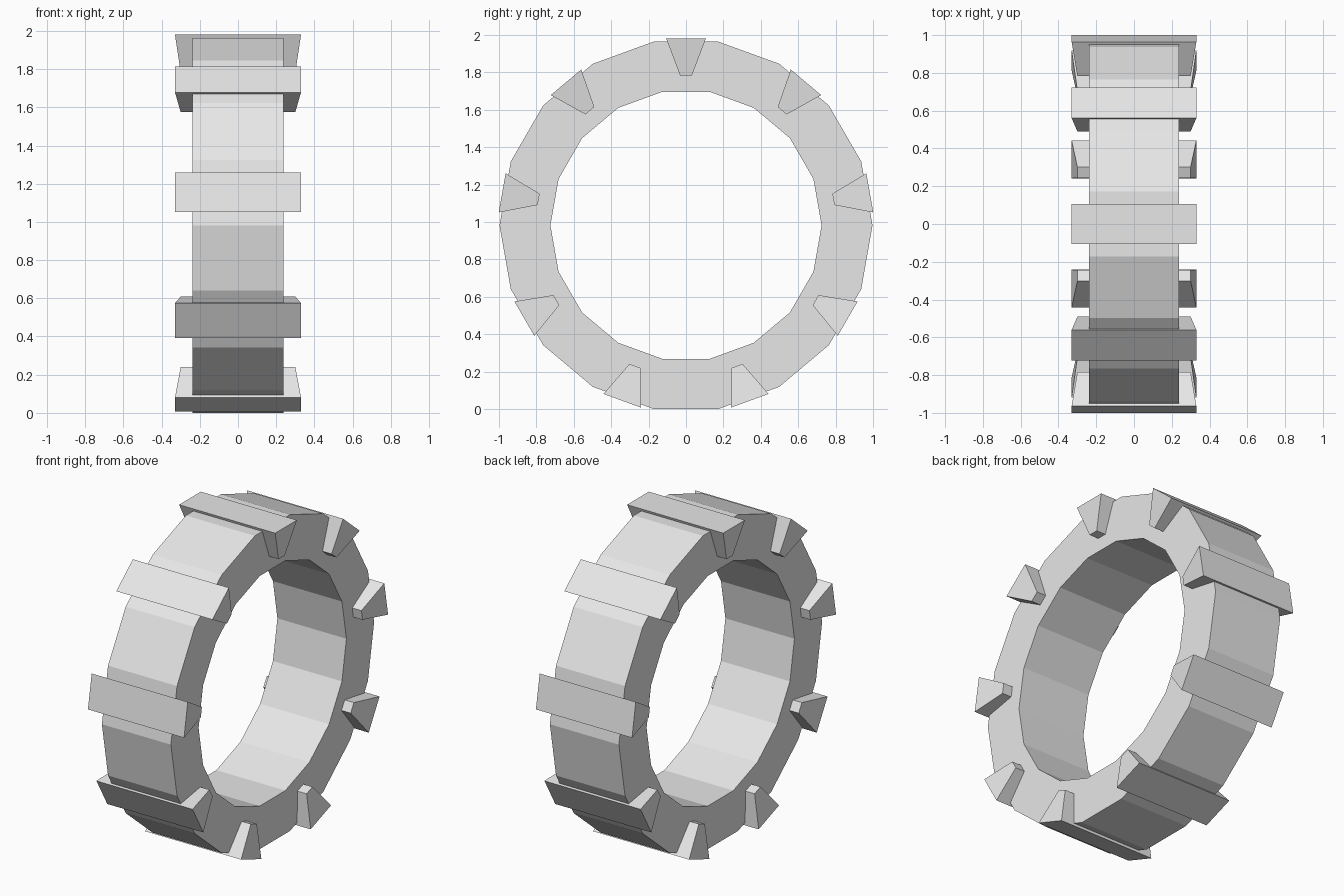
import bpy, bmesh
from math import radians, sin, cos, tau
from mathutils import Matrix

cube = bpy.data.objects.get("Cube")
if cube:
    bpy.data.objects.remove(cube, do_unlink=True)

CENTRE_Z = 0.982
SIDES, LUGS = 18, 9

grey = bpy.data.materials.new("plain grey")
grey.use_nodes = True
colour = (0.8, 0.8, 0.8, 1)
grey.diffuse_color = colour
grey.node_tree.nodes["Principled BSDF"].inputs["Base Color"].default_value = colour


def finish(name, bm):
    bmesh.ops.recalc_face_normals(bm, faces=bm.faces)
    mesh = bpy.data.meshes.new(name)
    bm.to_mesh(mesh)
    bm.free()
    mesh.materials.append(grey)
    obj = bpy.data.objects.new(name, mesh)
    bpy.context.collection.objects.link(obj)
    return obj


# Tyre band: a rectangular section swept round the x axis
def make_ring(outer, inner, half_width):
    bm = bmesh.new()
    section = [(-half_width, outer), (half_width, outer),
               (half_width, inner), (-half_width, inner)]
    loops = []
    for i in range(SIDES):
        a = tau * i / SIDES
        loops.append([bm.verts.new((x, r * cos(a), CENTRE_Z + r * sin(a)))
                      for x, r in section])
    for i in range(SIDES):
        here, there = loops[i], loops[(i + 1) % SIDES]
        for j in range(4):
            k = (j + 1) % 4
            bm.faces.new((here[j], here[k], there[k], there[j]))
    return finish("tyre_band", bm)


# Tread lug: a block that tapers towards the hub
def make_lug(index):
    bm = bmesh.new()
    bmesh.ops.create_cube(bm, size=2)
    for v in bm.verts:
        outer = v.co.z > 0
        v.co.x *= 0.33 if outer else 0.30
        v.co.y *= 0.106 if outer else 0.031
        v.co.z = 0.998 if outer else 0.80
    turn = Matrix.Rotation(tau * index / LUGS, 4, "X")
    bm.transform(Matrix.Translation((0, 0, CENTRE_Z)) @ turn)
    return finish(f"tread_lug_{index + 1}", bm)


make_ring(0.997, 0.725, 0.237)
for n in range(LUGS):
    make_lug(n)
